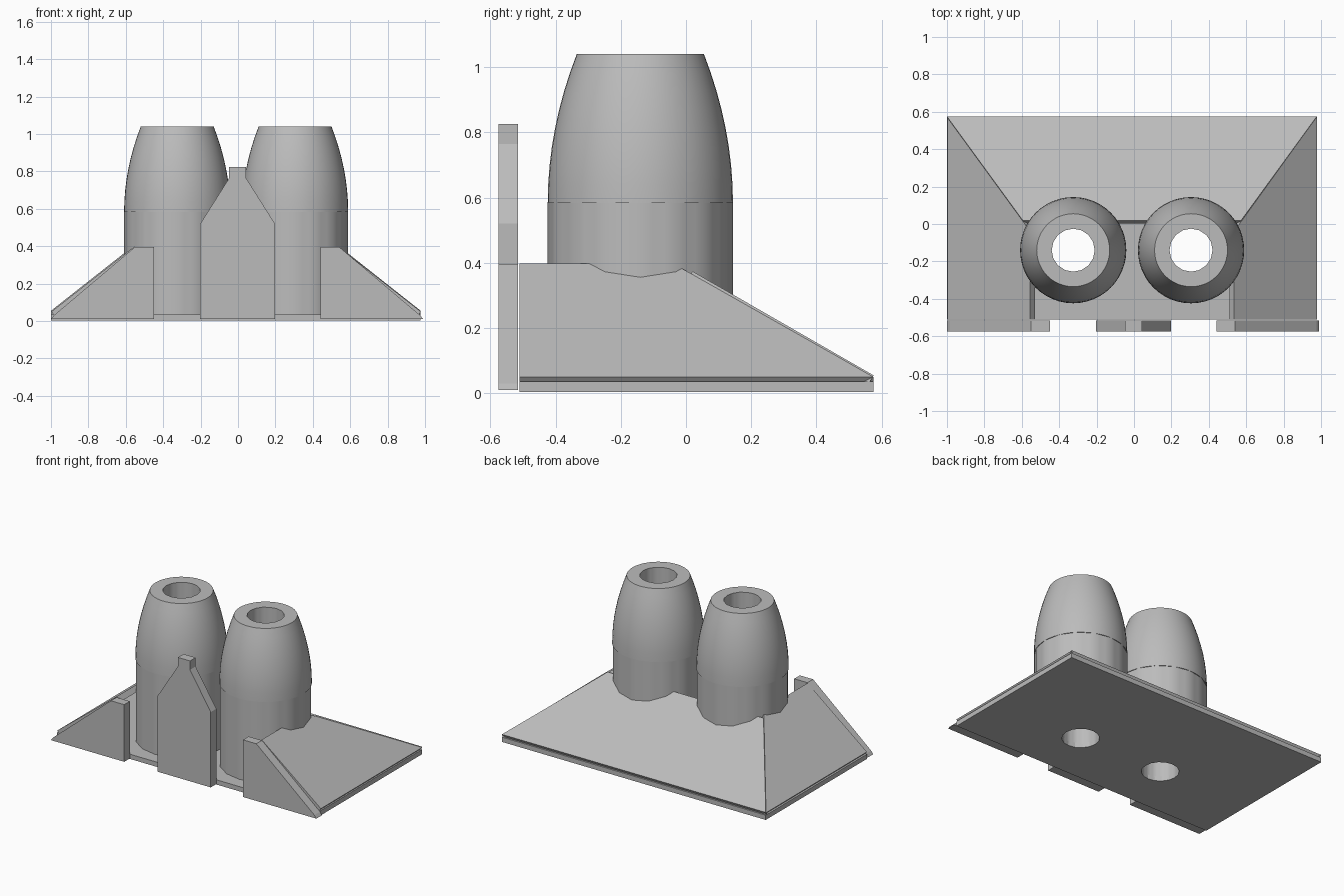
import bpy, bmesh, math
from mathutils import Vector

cube = bpy.data.objects.get("Cube")
if cube:
    bpy.data.objects.remove(cube)

grey = bpy.data.materials.new("light grey")
grey.use_nodes = True
colour = (0.5, 0.5, 0.5, 1)
grey.diffuse_color = colour
grey.node_tree.nodes["Principled BSDF"].inputs["Base Color"].default_value = colour

MID = -0.01          # mirror plane of the body
TOWER_X, TOWER_Y = 0.315, -0.14
HOLE = 0.115


def finish(name, bm):
    bmesh.ops.recalc_face_normals(bm, faces=bm.faces)
    mesh = bpy.data.meshes.new(name)
    bm.to_mesh(mesh)
    bm.free()
    mesh.materials.append(grey)
    obj = bpy.data.objects.new(name, mesh)
    bpy.context.collection.objects.link(obj)
    return obj


def slab(name, outline, offset):
    """Solid made by sweeping a flat outline along an offset."""
    bm = bmesh.new()
    face = bm.faces.new([bm.verts.new(p) for p in outline])
    top = bmesh.ops.extrude_face_region(bm, geom=[face], use_keep_orig=True)
    moved = [v for v in top["geom"] if isinstance(v, bmesh.types.BMVert)]
    bmesh.ops.translate(bm, verts=moved, vec=offset)
    return finish(name, bm)


def lathe(name, rings, closed, steps=48, sides=16):
    """Rings are (radius, height, faceted); faceted rings follow a 16-gon."""
    bm = bmesh.new()
    wedge = math.tau / sides
    loops = []
    for radius, z, faceted in rings:
        loop = []
        for i in range(steps):
            a = math.tau * i / steps
            r = radius
            if faceted:
                r *= math.cos(wedge / 2) / math.cos(a % wedge - wedge / 2)
            loop.append(bm.verts.new((r * math.cos(a), r * math.sin(a), z)))
        loops.append(loop)
    pairs = list(zip(loops, loops[1:]))
    if closed:
        pairs.append((loops[-1], loops[0]))
    else:
        bm.faces.new(loops[0])
        bm.faces.new(loops[-1])
    for low, high in pairs:
        for i in range(steps):
            j = (i + 1) % steps
            bm.faces.new((low[i], low[j], high[j], high[i]))
    return finish(name, bm)


# Base plate
plate = slab("base_plate",
             [(-1, -0.51, 0.004), (0.977, -0.51, 0.004),
              (0.977, 0.575, 0.004), (-1, 0.575, 0.004)], (0, 0, 0.032))

# Towers: faceted drum below, rounded taper above, bore right through
profile = [(HOLE, 0, True), (0.284, 0, True), (0.284, 0.583, True), (0.284, 0.583, False)]
for i in range(1, 9):
    t = i / 8
    profile.append((0.284 - 0.089 * t ** 2, 0.583 + 0.457 * t, False))
profile.append((HOLE, 1.04, True))

for side, label in ((-1, "right"), (1, "left")):
    place = (MID + side * TOWER_X, TOWER_Y, 0)
    cutter = lathe(label + "_hole_cutter", [(HOLE, -0.1, True), (HOLE, 0.1, True)], False)
    cutter.location = place
    cutter.hide_render = True
    cutter.hide_viewport = True
    cutter.display_type = "WIRE"
    cut = plate.modifiers.new(label + "_hole", "BOOLEAN")
    cut.object = cutter
    cut.solver = "EXACT"

    tower = lathe(label + "_tower", [(r, max(z, 0.005), f) for r, z, f in profile], True)
    tower.location = place
    bpy.ops.object.select_all(action="DESELECT")
    tower.select_set(True)
    bpy.context.view_layer.objects.active = tower
    bpy.ops.object.shade_smooth_by_angle(angle=math.radians(30))

    # Sloping side panel
    slope = [(0.988, -0.51, 0.05), (0.988, 0.575, 0.05),
             (0.545, -0.04, 0.398), (0.545, -0.51, 0.398)]
    normal = Vector((0.348, 0, 0.443)).normalized()
    normal.x *= side
    slab(label + "_side_panel", [(MID + side * x, y, z) for x, y, z in slope], normal * -0.04)

    # Front wing beside the entrance
    wing = [(0.445, 0.01), (0.995, 0.01), (0.98, 0.03), (0.545, 0.397), (0.445, 0.397)]
    slab(label + "_front_wing",
         [(side * x - 0.005, -0.575, z) for x, z in wing], (0, 0.06, 0))

# Sloping back panel
normal = Vector((0, 0.33, 0.575)).normalized()
slab("back_panel",
     [(-1, 0.575, 0.055), (0.977, 0.575, 0.055),
      (0.573, 0.02, 0.374), (-0.595, 0.02, 0.374)], normal * -0.035)

# Tall stepped panel in the middle of the front
half = [(0.2, 0.01), (0.2, 0.52), (0.045, 0.765), (0.045, 0.825)]
outline = half + [(-x, z) for x, z in reversed(half)]
slab("front_centre_panel", [(x - 0.002, -0.575, z) for x, z in outline], (0, 0.06, 0))
